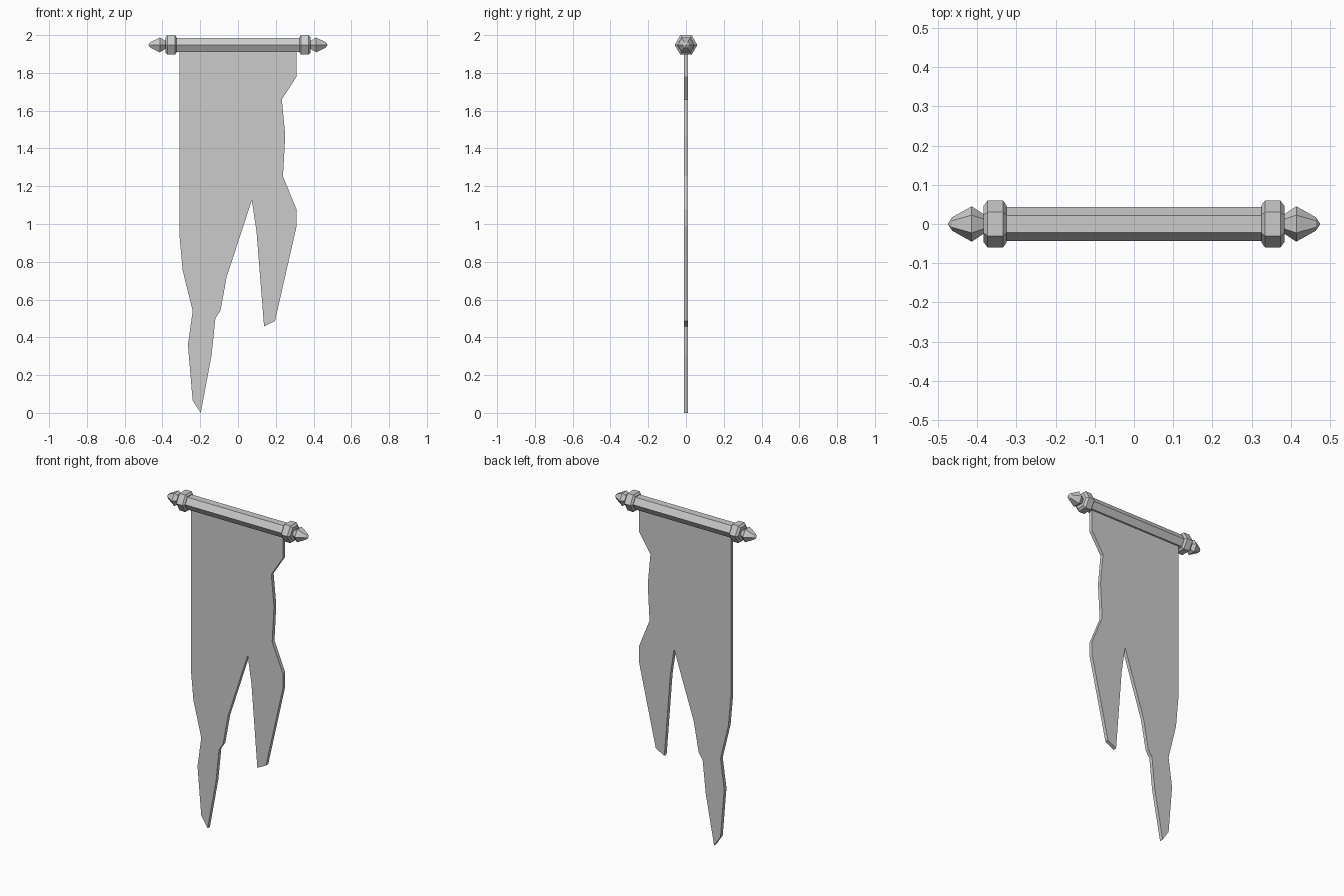
import bpy, bmesh
from math import cos, sin, pi

if "Cube" in bpy.data.objects:
    bpy.data.objects.remove(bpy.data.objects["Cube"])

ROD_Z = 1.948
SIDES = 6


def make_object(name, bm):
    bmesh.ops.recalc_face_normals(bm, faces=bm.faces)
    mesh = bpy.data.meshes.new(name)
    bm.to_mesh(mesh)
    bm.free()
    obj = bpy.data.objects.new(name, mesh)
    bpy.context.collection.objects.link(obj)
    return obj


def hex_lathe(name, profile):
    """Six-sided turned part along x; profile is (x, radius), radius 0 makes a point."""
    bm = bmesh.new()
    rings = []
    for x, r in profile:
        n = SIDES if r > 0 else 1
        rings.append([bm.verts.new((x, r * cos(2 * pi * i / SIDES),
                                    ROD_Z + r * sin(2 * pi * i / SIDES))) for i in range(n)])
    for a, b in zip(rings, rings[1:]):
        for i in range(SIDES):
            j = (i + 1) % SIDES
            if len(b) == 1:
                bm.faces.new((a[i], a[j], b[0]))
            else:
                bm.faces.new((a[i], a[j], b[j], b[i]))
    for ring in (rings[0], rings[-1]):
        if len(ring) > 1:
            bm.faces.new(ring)
    return make_object(name, bm)


# Crossbar
hex_lathe("crossbar", [(-0.35, 0.043), (0.35, 0.043)])

# Collars and pointed finials at both ends
for side, s in (("left", -1), ("right", 1)):
    collar = [(0.325, 0.047), (0.334, 0.06), (0.373, 0.06), (0.384, 0.046)]
    finial = [(0.375, 0.022), (0.384, 0.025), (0.414, 0.045), (0.464, 0.017), (0.475, 0)]
    hex_lathe(side + "_collar", [(s * x, r) for x, r in collar])
    hex_lathe(side + "_finial", [(s * x, r) for x, r in finial])

# Torn cloth: outline in x, z, extruded to a thin slab
outline = [
    (-0.31, 1.94), (-0.31, 0.94), (-0.293, 0.755), (-0.24, 0.54), (-0.265, 0.36),
    (-0.24, 0.065), (-0.197, 0.0), (-0.14, 0.305), (-0.12, 0.5), (-0.093, 0.54),
    (-0.06, 0.72), (0.073, 1.125), (0.098, 0.96), (0.138, 0.457), (0.196, 0.487),
    (0.31, 0.988), (0.31, 1.077), (0.238, 1.253), (0.25, 1.47), (0.232, 1.66),
    (0.31, 1.78), (0.31, 1.94),
]
THICKNESS = 0.022
bm = bmesh.new()
face = bm.faces.new([bm.verts.new((x, -THICKNESS / 2, z)) for x, z in outline])
result = bmesh.ops.extrude_face_region(bm, geom=[face], use_keep_orig=True)
moved = [v for v in result["geom"] if isinstance(v, bmesh.types.BMVert)]
bmesh.ops.translate(bm, verts=moved, vec=(0, THICKNESS, 0))
make_object("torn_cloth", bm)
